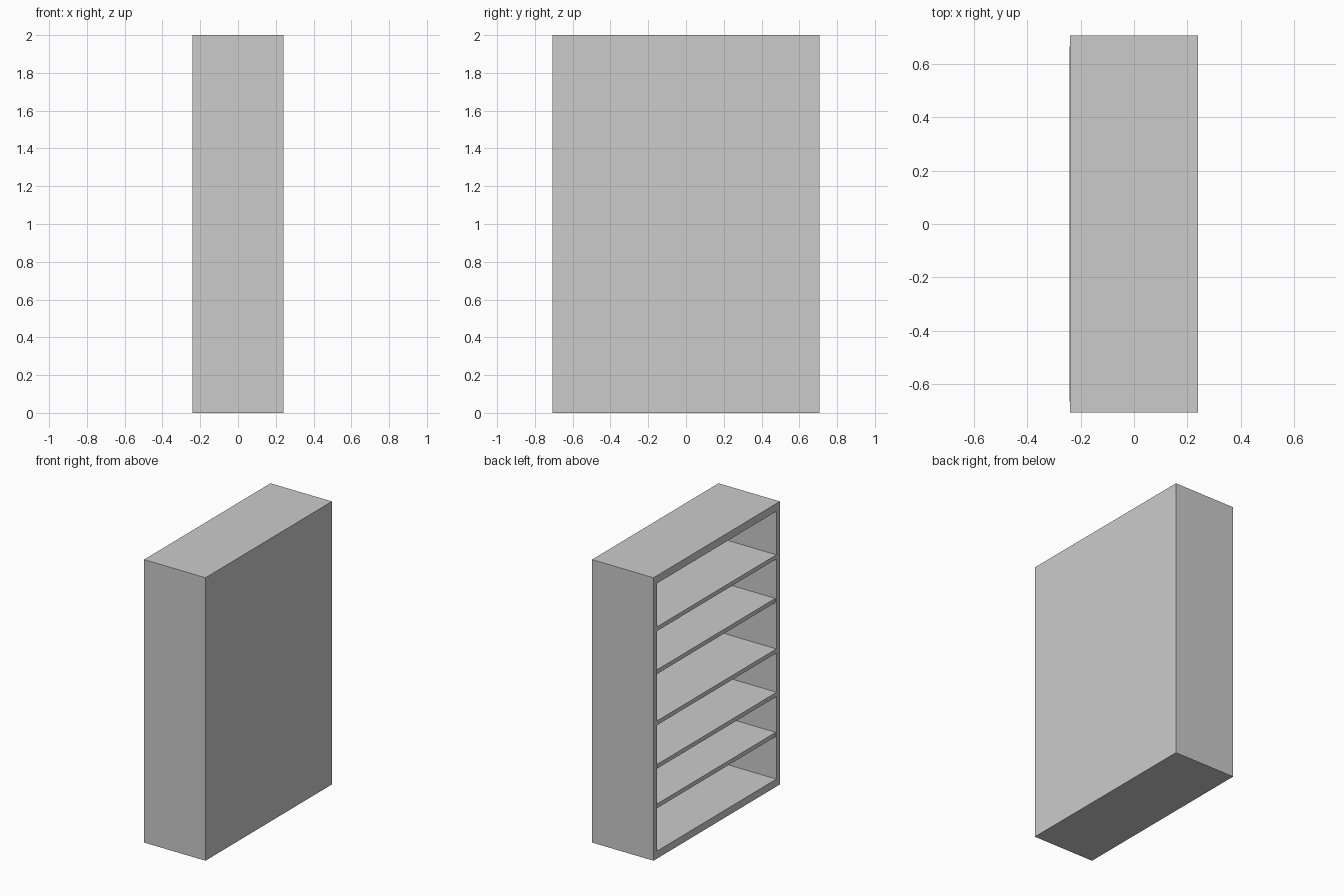
import bpy

if "Cube" in bpy.data.objects:
    bpy.data.objects.remove(bpy.data.objects["Cube"])

HX, HY, H = 0.24, 0.706, 2.0   # half depth, half width, height
SIDE, BACK = 0.04, 0.03        # panel thicknesses
BASE, TOP = 0.053, 1.945       # inner floor and ceiling heights
INNER = HY - SIDE


def box(name, lo, hi):
    bpy.ops.mesh.primitive_cube_add(
        size=1, location=[(a + b) / 2 for a, b in zip(lo, hi)])
    ob = bpy.context.object
    ob.name = name
    ob.scale = [b - a for a, b in zip(lo, hi)]
    bpy.ops.object.transform_apply(location=False, rotation=False, scale=True)
    return ob


# Cabinet shell: one block hollowed from the open -x side
case = box("cabinet_case", (-HX, -HY, 0), (HX, HY, H))
cutter = box("case_cutter", (-HX - 0.1, -INNER, BASE), (HX - BACK, INNER, TOP))
cutter.hide_render = True
cutter.hide_viewport = True
hollow = case.modifiers.new("hollow", "BOOLEAN")
hollow.operation = "DIFFERENCE"
hollow.solver = "EXACT"
hollow.object = cutter

# Shelves: (top height, front edge offset from the case front)
shelves = [(0.382, 0.005), (0.667, -0.002), (0.973, 0.0),
           (1.328, 0.008), (1.638, 0.0)]
for i, (z, inset) in enumerate(shelves, 1):
    box(f"shelf_{i}", (-HX + inset, -INNER, z - 0.03), (HX - BACK, INNER, z))
